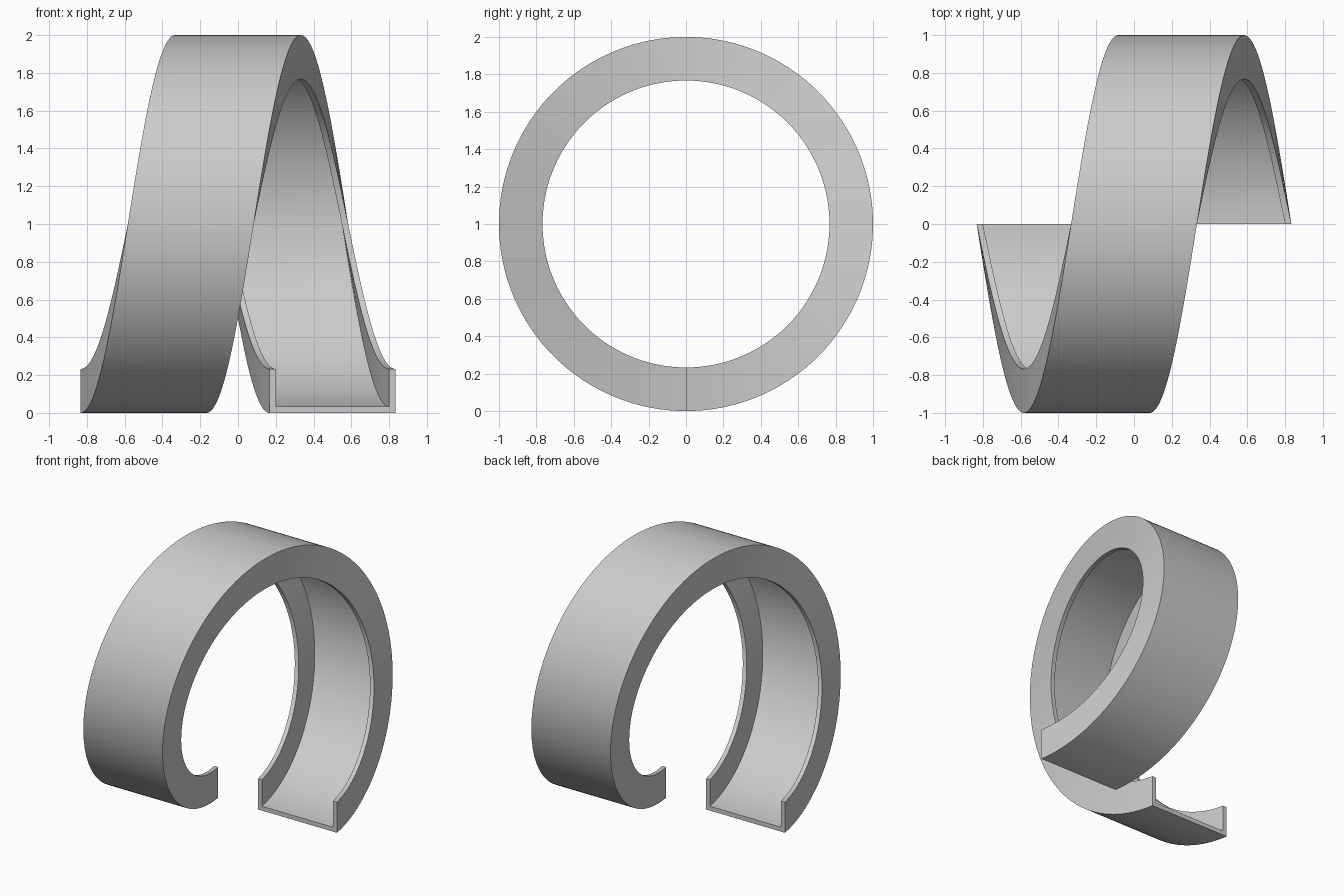
import bpy, bmesh
from math import sin, cos, pi, radians

if "Cube" in bpy.data.objects:
    bpy.data.objects.remove(bpy.data.objects["Cube"])

STEPS = 180            # sections along the single turn
PITCH = 1.0            # sideways travel over one turn
HALF_W, WALL = 0.333, 0.033
R_OUT, R_RIM = 1.0, 0.767
R_FLOOR = R_OUT - WALL

# U-shaped channel section as (x offset, radius), open towards the axis
half = [(HALF_W, R_OUT), (HALF_W, R_RIM), (HALF_W - WALL, R_RIM), (HALF_W - WALL, R_FLOOR)]
profile = half + [(-x, r) for x, r in reversed(half)]
n = len(profile)

# sweep the section along a helix around the x axis
bm = bmesh.new()
rings = []
for i in range(STEPS + 1):
    t = i / STEPS
    a = 2 * pi * t
    rings.append([bm.verts.new((PITCH * (t - 0.5) + x, -r * sin(a), 1 - r * cos(a)))
                  for x, r in profile])
for r0, r1 in zip(rings, rings[1:]):
    for j in range(n):
        k = (j + 1) % n
        bm.faces.new((r0[j], r0[k], r1[k], r1[j]))

# end caps, split into floor and two walls
for ring in (rings[0], rings[-1]):
    bm.faces.new((ring[0], ring[1], ring[2], ring[3]))
    bm.faces.new((ring[4], ring[5], ring[6], ring[7]))
    bm.faces.new((ring[0], ring[3], ring[4], ring[7]))
bmesh.ops.recalc_face_normals(bm, faces=bm.faces)

mesh = bpy.data.meshes.new("helical_channel")
bm.to_mesh(mesh)
bm.free()
channel = bpy.data.objects.new("helical_channel", mesh)
bpy.context.collection.objects.link(channel)

# smooth along the turn, sharp at the section corners
bpy.context.view_layer.objects.active = channel
channel.select_set(True)
bpy.ops.object.shade_smooth_by_angle(angle=radians(30))
